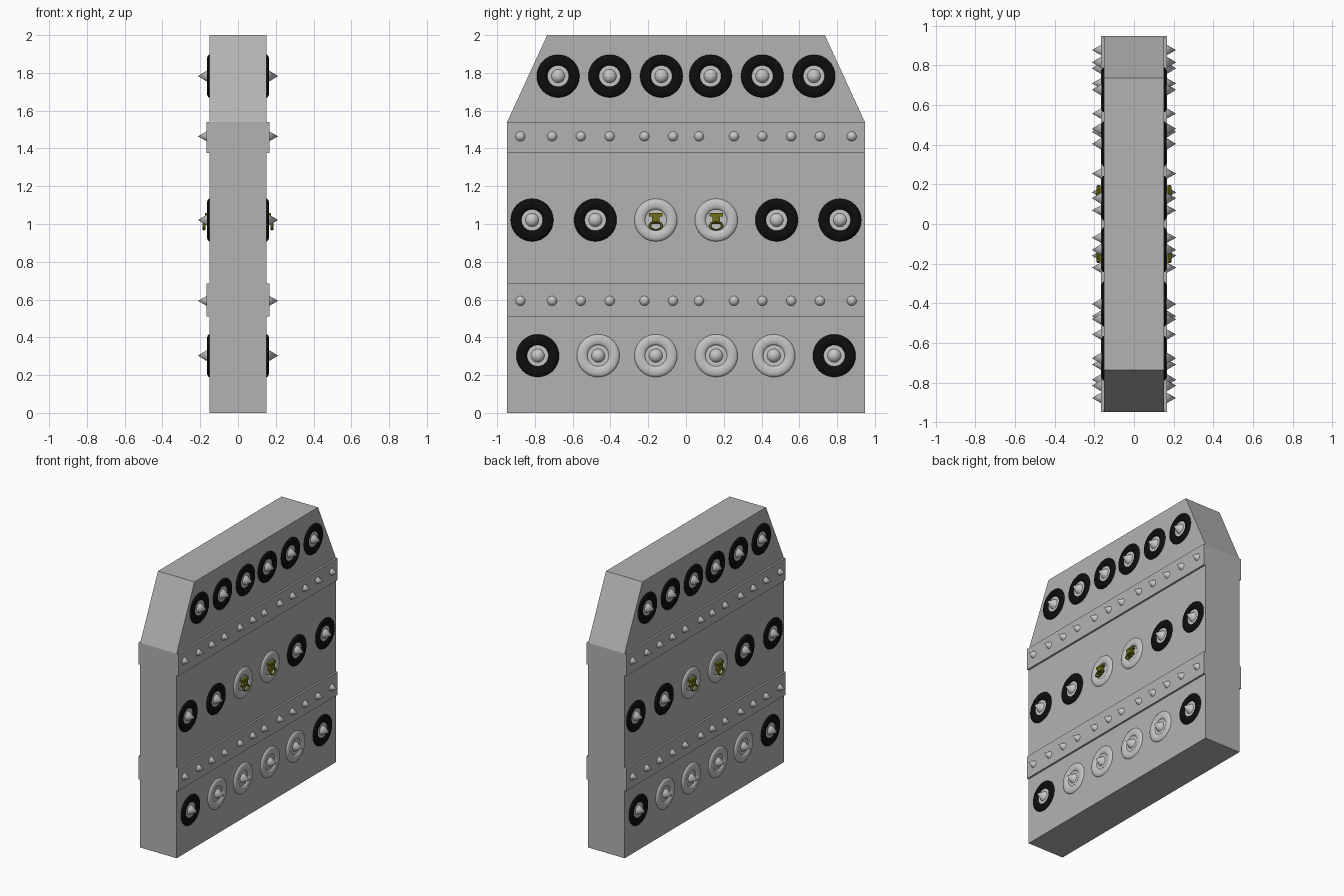
import bpy, bmesh, math

if "Cube" in bpy.data.objects:
    bpy.data.objects.remove(bpy.data.objects["Cube"])


def material(name, r, g, b):
    m = bpy.data.materials.new(name)
    m.diffuse_color = (r, g, b, 1)
    m.use_nodes = True
    m.node_tree.nodes["Principled BSDF"].inputs["Base Color"].default_value = m.diffuse_color
    return m


BODY = material("body grey", 0.45, 0.45, 0.45)
LIGHT = material("light grey", 0.56, 0.56, 0.56)
BLACK = material("black rubber", 0.004, 0.004, 0.004)
OLIVE = material("olive", 0.16, 0.16, 0.01)


def finish(name, bm, mat, smooth=False):
    bmesh.ops.recalc_face_normals(bm, faces=bm.faces)
    for f in bm.faces:
        f.smooth = smooth
    me = bpy.data.meshes.new(name)
    bm.to_mesh(me)
    bm.free()
    me.materials.append(mat)
    ob = bpy.data.objects.new(name, me)
    bpy.context.collection.objects.link(ob)
    return ob


def box(bm, x0, x1, y0, y1, z0, z1):
    r = bmesh.ops.create_cube(bm, size=1)
    for v in r["verts"]:
        v.co = ((x0 + x1) / 2 + v.co.x * (x1 - x0),
                (y0 + y1) / 2 + v.co.y * (y1 - y0),
                (z0 + z1) / 2 + v.co.z * (z1 - z0))


def lathe(bm, profile, s, y, z, seg=24, sy=1, sz=1):
    """Revolve (x, radius) points about an x axis through (y, z); s is the side."""
    rows = []
    for x, r in profile:
        if r == 0:
            rows.append([bm.verts.new((s * x, y, z))] * seg)
        else:
            rows.append([bm.verts.new((s * x,
                                       y + sy * r * math.cos(math.tau * i / seg),
                                       z + sz * r * math.sin(math.tau * i / seg)))
                         for i in range(seg)])
    for a, b in zip(rows, rows[1:]):
        for i in range(seg):
            j = (i + 1) % seg
            quad = list(dict.fromkeys((a[i], a[j], b[j], b[i])))
            bm.faces.new(quad)


def repeat(name, profile, spots, mat, **kw):
    bm = bmesh.new()
    for s in (-1, 1):
        for y, z in spots:
            lathe(bm, profile, s, y, z, **kw)
    return finish(name, bm, mat, True)


def both(ys, z):
    return [(sg * y, z) for y in ys for sg in (-1, 1)]


# Main slab with sloped shoulders
bm = bmesh.new()
outline = [(-0.947, 0), (0.947, 0), (0.947, 1.54), (0.735, 2), (-0.735, 2), (-0.947, 1.54)]
face = bm.faces.new([bm.verts.new((-0.152, y, z)) for y, z in outline])
ext = bmesh.ops.extrude_face_region(bm, geom=[face])
for v in ext["geom"]:
    if isinstance(v, bmesh.types.BMVert):
        v.co.x = 0.152
finish("body", bm, BODY)

# Raised bands
bm = bmesh.new()
for z0, z1 in ((0.51, 0.685), (1.375, 1.54)):
    for s in (-1, 1):
        box(bm, *sorted((s * 0.14, s * 0.166)), -0.947, 0.947, z0, z1)
finish("bands", bm, BODY)

# Pointed rivets along the bands
rivet_y = (0.069, 0.237, 0.404, 0.557, 0.709, 0.877)
rivets = []
for z in (0.593, 1.464):
    rivets += [(y, z) for y in (-0.877, -0.709, -0.557, -0.404, -0.22, -0.069,
                                0.069, 0.254, 0.404, 0.557, 0.709, 0.877)]
repeat("band_rivets", [(0.164, 0.027), (0.212, 0)], rivets, LIGHT, seg=16)

# Stud positions: black ringed, grey ringed, and the two with hanging pulls
black_spots = (both((0.13, 0.404, 0.677), 1.783) + both((0.48, 0.815), 1.021)
               + both((0.785,), 0.303))
grey_spots = both((0.16, 0.465), 0.303)
pull_spots = both((0.16,), 1.021)

ring = [(0.15 + 0.015 * math.sin(math.pi * i / 8), 0.0845 + 0.0295 * math.cos(math.pi * i / 8))
        for i in range(9)]
repeat("black_rings", ring, black_spots, BLACK, seg=32)
repeat("grey_rings", ring, grey_spots + pull_spots, LIGHT, seg=32)

# Hub discs and pointed studs
repeat("hub_discs", [(0.154, 0.06), (0.154, 0)], black_spots + grey_spots + pull_spots, LIGHT)
repeat("studs", [(0.15, 0.038), (0.212, 0)], black_spots + grey_spots, LIGHT)

# Olive pulls: bracket with a hanging oval ring
bm = bmesh.new()
for s in (-1, 1):
    for y, z in pull_spots:
        for hw, z0, z1, x in ((0.035, 0.02, 0.036, 0.176), (0.021, -0.012, 0.02, 0.182),
                              (0.03, -0.02, -0.01, 0.178)):
            box(bm, *sorted((s * 0.15, s * x)), y - hw, y + hw, z + z0, z + z1)
finish("pull_brackets", bm, OLIVE)
loop = [(0.18 + 0.008 * math.sin(math.tau * i / 8), 0.032 + 0.006 * math.cos(math.tau * i / 8))
        for i in range(9)]
repeat("pull_rings", loop, [(y, z - 0.031) for y, z in pull_spots], OLIVE, sz=0.62)
